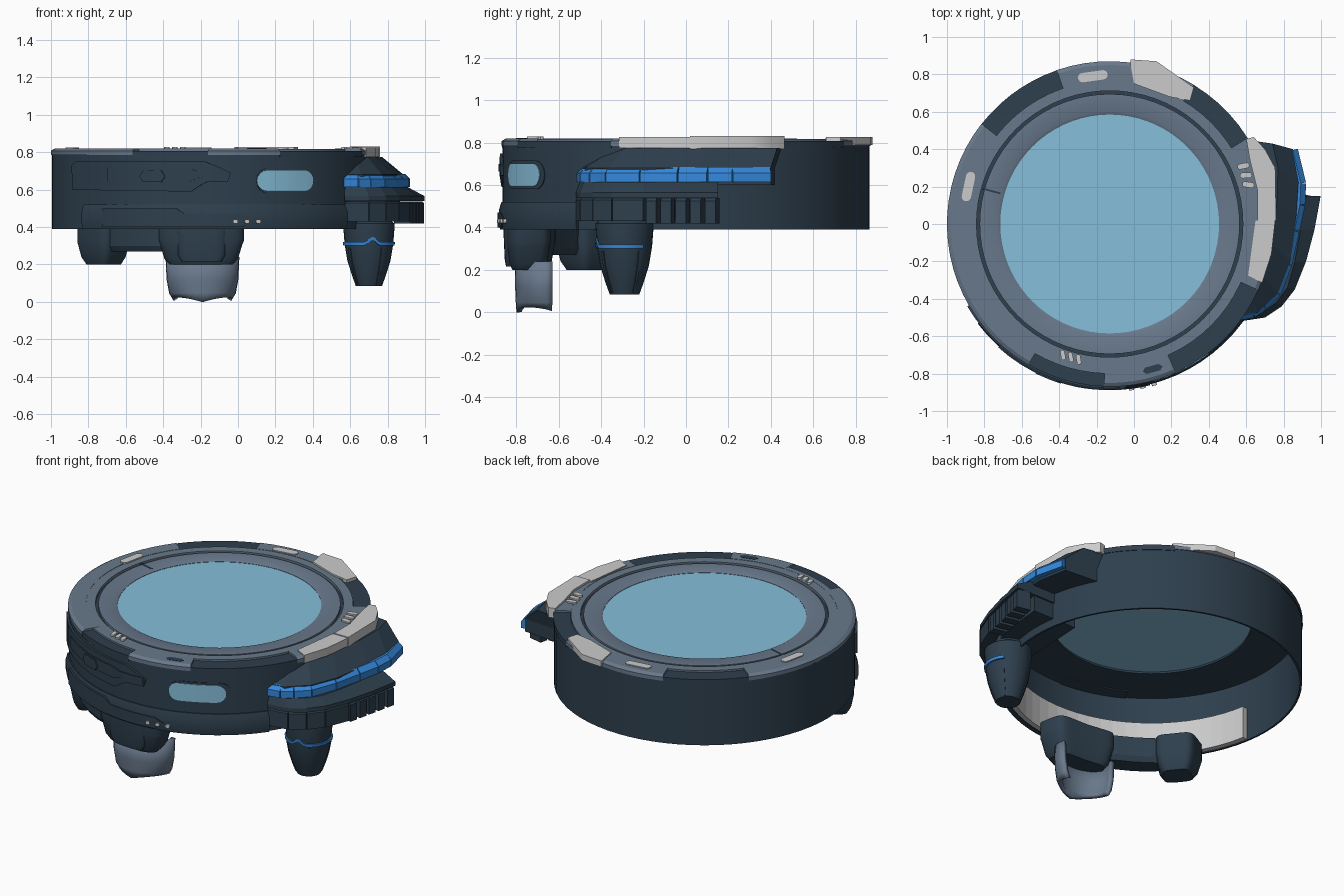
import bpy, bmesh
from math import sin, cos, radians, degrees, pi, copysign, hypot, exp
from mathutils import Vector

if "Cube" in bpy.data.objects:
    bpy.data.objects.remove(bpy.data.objects["Cube"])

CX, R = -0.13, 0.865          # axis and radius of the drum


def material(name, rgb):
    m = bpy.data.materials.new(name)
    m.diffuse_color = (*rgb, 1)
    m.use_nodes = True
    m.node_tree.nodes["Principled BSDF"].inputs["Base Color"].default_value = m.diffuse_color
    return m


DARK = material("dark_navy", (0.027, 0.05, 0.075))
SLATE = material("slate", (0.14, 0.19, 0.26))
BLUE = material("bright_blue", (0.035, 0.25, 0.72))
GLASS = material("glass", (0.24, 0.52, 0.70))
GREY = None


def finish(name, bm, mat, smooth=True):
    bmesh.ops.recalc_face_normals(bm, faces=bm.faces[:])
    me = bpy.data.meshes.new(name)
    bm.to_mesh(me)
    bm.free()
    ob = bpy.data.objects.new(name, me)
    bpy.context.collection.objects.link(ob)
    if mat:
        me.materials.append(mat)
    if smooth:
        bpy.ops.object.select_all(action='DESELECT')
        ob.select_set(True)
        bpy.context.view_layer.objects.active = ob
        bpy.ops.object.shade_smooth_by_angle(angle=radians(28))
    return ob


def loft(name, rings, mat, ring_closed=True, loop=False, caps=True, smooth=True):
    """Skin a list of equal-length point rings."""
    bm = bmesh.new()
    rows = [[bm.verts.new(p) for p in ring] for ring in rings]
    n = len(rows[0])
    pairs = list(zip(rows, rows[1:])) + ([(rows[-1], rows[0])] if loop else [])
    for a, b in pairs:
        for i in range(n if ring_closed else n - 1):
            j = (i + 1) % n
            bm.faces.new((a[i], a[j], b[j], b[i]))
    if caps and not loop:
        bm.faces.new(rows[0])
        bm.faces.new(rows[-1])
    return finish(name, bm, mat, smooth)


def polar(t, r, z, c=(CX, 0)):
    """t in degrees from the front, growing towards +x."""
    return (c[0] + r * sin(radians(t)), c[1] - r * cos(radians(t)), z)


def sweep(name, profile, mat, t0=0, t1=360, c=(CX, 0), step=5, smooth=True):
    full = t1 - t0 >= 360
    n = max(2, round((t1 - t0) / step))
    rings = [[polar(t0 + (t1 - t0) * i / n, r, z, c) for r, z in profile]
             for i in range(n if full else n + 1)]
    return loft(name, rings, mat, loop=full, smooth=smooth)


def rect(r0, r1, z0, z1):
    return [(r0, z0), (r1, z0), (r1, z1), (r0, z1)]


def prism(name, pts, z0, z1, mat):
    return loft(name, [[(x, y, z) for x, y in pts] for z in (z0, z1)], mat)


def pill(cx, cy, length, width, rot=0, kx=1.0, n=8):
    h, w, a = length / 2 - width / 2, width / 2, radians(rot)
    pts = []
    for side in (0, 1):
        for i in range(n + 1):
            th = -pi / 2 + pi * i / n + pi * side
            x, y = w * cos(th) + (-h if side else h), w * sin(th)
            pts.append((cx + kx * (x * cos(a) - y * sin(a)), cy + x * sin(a) + y * cos(a)))
    return pts


def wall_panel(name, outline, depth, mat, base=-0.005):
    """Outline in (degrees, z), wrapped round the drum and thickened."""
    bm = bmesh.new()
    f = bm.faces.new([bm.verts.new((t, z, base)) for t, z in outline])
    ts = [p[0] for p in outline]
    t = min(ts) + 5
    while t < max(ts):
        bmesh.ops.bisect_plane(bm, geom=bm.verts[:] + bm.edges[:] + bm.faces[:],
                               plane_co=(t + .013, 0, 0), plane_no=(1, 0, 0))
        t += 5
    ext = bmesh.ops.extrude_face_region(bm, geom=bm.faces[:])
    for v in ext["geom"]:
        if isinstance(v, bmesh.types.BMVert):
            v.co.z = depth
    for v in bm.verts:
        v.co = polar(v.co.x, R + v.co.z, v.co.y)
    return finish(name, bm, mat)


def segments(name, path, z0, z1, depth, chamfer, mat, gap=0.006):
    """Row of chamfered blocks along a top-view path, outer side on its right."""
    for k, (a, b) in enumerate(zip(path, path[1:])):
        a, b = Vector(a), Vector(b)
        d = (b - a).normalized()
        inn = Vector((-d.y, d.x))
        rings = []
        for p in (a + d * gap / 2, b - d * gap / 2):
            rings.append([(*(p + inn * o), z) for o, z in
                          ((0, z0), (0, z1 - chamfer), (chamfer, z1), (depth, z1), (depth, z0))])
        loft(f"{name}_{k + 1}", rings, mat, smooth=False)


# Drum: open-bottomed wall with top flange, glass and inner lining
sweep("drum_wall", [(R, .39), (R, .79), (R - .01, .80), (.575, .80), (.575, .785),
                    (R - .012, .78), (R - .012, .39)], DARK)
sweep("inner_lining", rect(.82, .854, .395, .60), GREY, -80, 72, smooth=False)
prism("top_glass", [polar(t, .588, 0)[:2] for t in range(0, 360, 5)], .797, .806, GLASS)

# Top rings and raised plates
sweep("inner_bezel", [(.585, .795), (.695, .795), (.695, .815), (.60, .815), (.585, .808)], SLATE)
sweep("middle_ring", rect(.712, .768, .795, .818), SLATE)
for i, (a0, a1) in enumerate(((59, 109), (142, 240), (268, 294), (-24, 32))):
    sweep(f"rim_plate_{i + 1}", [(.766, .79), (R + .005, .785), (R + .005, .808), (R - .015, .82),
                                 (.766, .82)], SLATE, a0 + 90, a1 + 90)
sweep("rim_plate_front", rect(.766, .80, .79, .819), SLATE, 330, 358)
for i, (a0, a1) in enumerate(((109, 142), (32, 59), (-66, -24), (240, 268))):
    sweep(f"rim_inlay_{i + 1}", rect(.77, R + .004, .775, .808), DARK, a0 + 90, a1 + 90)
prism("rear_plate", [(-.02, .86), (-.02, .88), (.12, .87), (.32, .73), (.30, .66), (.19, .68), (0, .75)],
      .79, .828, GREY)
prism("rear_pill", pill(-.22, .79, .16, .05, 8), .81, .826, GREY)
prism("left_pill", pill(-.885, .2, .16, .05, 78), .81, .826, GREY)
prism("front_slot", pill(.10, -.775, .11, .035, 15, n=2), .81, .822, DARK)
prism("bezel_seam", pill(-.775, .18, .13, .01, -15, n=2), .81, .8165, DARK)
for i in range(3):
    prism(f"front_rivet_{i + 1}", pill(-.38 + .042 * i, -.70 - .012 * i, .055, .024, 100), .81, .829, GREY)
    prism(f"side_rivet_{i + 1}", pill(.585 + .013 * i, .31 - .05 * i, .065, .03, 12 - 10 * i), .81, .829, GREY)

# Front wall details
wall_panel("upper_panel", [(-59, .60), (-8, .59), (-5, .62), (-2.6, .64), (5, .645), (6, .69), (2, .72),
                           (-3, .75), (-57, .75), (-60, .73)], .014, DARK)
wall_panel("upper_panel_rib", [(-40, .645), (-8, .645), (-5, .665), (5, .665), (5, .70), (-6, .70), (-9, .715),
                               (-40, .715)], .020, DARK)
wall_panel("hex_hatch", [(-26.5, .67), (-25, .64), (-18.5, .64), (-17, .67), (-18.5, .705), (-25, .705)],
           .027, DARK)
kx = degrees(1 / R)
wall_panel("window_frame", pill(27.5, .648, .37, .135, 0, kx), .004, DARK)
wall_panel("window_glass", pill(26.5, .648, .335, .11, 0, kx), .008, GLASS)
sweep("lower_band", [(.85, .39), (.878, .39), (.884, .42), (.884, .48), (.872, .52), (.85, .52)], DARK, -53, 54)
wall_panel("lower_band_plate", [(-42, .40), (10, .40), (14, .44), (10, .47), (-10, .47), (-13, .50), (-42, .50)],
           .024, DARK)
for i in range(3):
    wall_panel(f"band_rivet_{i + 1}", pill(7.5 + 4 * i, .43, .026, .022, 0, kx), .032, GREY, .01)


# Hanging pods, rounded boxes bent along the wall
def pod(name, t0, t1, r0, r1, rows, mat):
    rings = []
    for z, s, q in rows:
        ring = []
        for i in range(28):
            a = 2 * pi * i / 28
            u, v = (copysign(abs(f) ** .45, f) for f in (cos(a), sin(a)))
            ring.append(polar((t0 + t1) / 2 + (t1 - t0) / 2 * s * u, (r0 + r1) / 2 + (r1 - r0) / 2 * q * v, z))
        rings.append(ring)
    loft(name, rings, mat)


pod("front_pod", -22, 12, .64, .85, [(.20, .74, .72), (.23, .86, .86), (.31, .96, .97), (.33, 1, 1), (.42, 1, 1)], DARK)
pod("front_pod_plate", -14, 5, .74, .862, [(.215, .8, .8), (.25, .95, .9), (.38, 1, 1), (.41, 1, 1)], DARK)
pod("left_pod", -61, -42, .64, .86, [(.20, .66, .66), (.24, .85, .85), (.32, 1, 1), (.42, 1, 1)], DARK)
pod("pod_link", -46, -18, .68, .83, [(.27, .95, .7), (.30, 1, .95), (.42, 1, 1)], DARK)

# Front foot: half shell, open at the back
rows = []
for z, s in ((0, .80), (.05, .90), (.12, .97), (.24, 1)):
    row = []
    for i in range(17):
        a = radians(-105 + 210 * i / 16)
        lift = .03 * abs(sin(a * 1.5)) if z == 0 else 0
        row.append((-.19 + .185 * s * sin(a), -.665 - .13 * (.7 + .3 * s) * cos(a), z + lift))
    rows.append(row)
foot = loft("front_foot", rows, SLATE, ring_closed=False, caps=False)
mod = foot.modifiers.new("thickness", 'SOLIDIFY')
mod.thickness, mod.offset = .025, 0

# Right leg with a blue stripe that humps at the front
LEG = (.70, -.29)
sweep("right_leg", [(.001, .085), (.07, .085), (.09, .14), (.115, .22), (.130, .31), (.137, .40), (.137, .42),
                    (.122, .43), (.122, .61), (.001, .61)], DARK, c=LEG, step=15)
rings = []
for t in range(-90, 131, 4):
    z = .31 + .03 * exp(-((t - 8) / 11) ** 2)
    rings.append([polar(t, r, z + dz, LEG) for r, dz in ((.12, -.009), (.137, -.009), (.139, .009), (.12, .009))])
loft("leg_stripe", rings, BLUE)
for i in range(4):
    t = 35 + 90 * i
    loft(f"leg_rib_{i + 1}", [[polar(t + d, r + o, z, LEG) for d, o in ((-4, 0), (4, 0), (4, -.03), (-4, -.03))]
                              for z, r in ((.09, .076), (.15, .099), (.22, .119), (.29, .131))], DARK)

# Side housing: sloped shoulder, blue belt, comb skirt, grey cap
low = [(.53, -.50), (.66, -.475), (.77, -.37), (.835, -.2), (.875, .05), (.885, .22), (.85, .40), (.60, .42)]
top = [(.55, -.35), (.62, -.335), (.69, -.28), (.735, -.1), (.765, .12), (.77, .3), (.74, .43), (.60, .45)]
loft("housing_shoulder", [[(x, y, .60) for x, y in low], [(x, y, .68) for x, y in low],
                          [(x, y, .775) for x, y in top]], DARK, smooth=False)
belt = [(.565, -.515), (.645, -.50), (.71, -.455), (.785, -.38), (.845, -.22), (.885, -.04), (.915, .10), (.92, .22),
        (.875, .405)]
segments("blue_belt", belt, .615, .685, .06, .028, BLUE)
wide = [(.57, -.52), (.70, -.50), (.79, -.44), (.86, -.35), (.92, -.20), (.965, -.03), (.998, .15), (.60, .15)]
slim = [(.57, -.50), (.68, -.48), (.76, -.42), (.82, -.34), (.86, -.20), (.89, -.03), (.905, .15), (.60, .15)]
loft("skirt_top", [[(x, y, .54) for x, y in wide], [(x, y, .565) for x, y in wide],
                   [(x, y, .615) for x, y in slim]], DARK, smooth=False)
prism("skirt_core", [(x - .04, y + .02 if y < .1 else y - .01) for x, y in slim], .44, .55, DARK)
segments("skirt_panel", wide[:5], .43, .538, .07, .008, DARK)
a, b = Vector(wide[4]), Vector(wide[6])
segments("skirt_tooth", [a.lerp(b, i / 5) for i in range(6)], .42, .538, .09, .012, DARK, gap=.022)
prism("cap_rear", [(.60, .455), (.64, .465), (.70, .40), (.755, .30), (.76, .02), (.66, .02), (.66, .18), (.62, .34)],
      .77, .832, GREY)
prism("cap_front", [(.755, .02), (.735, -.16), (.685, -.315), (.61, -.275), (.64, -.05), (.65, .02)],
      .775, .826, GREY)
